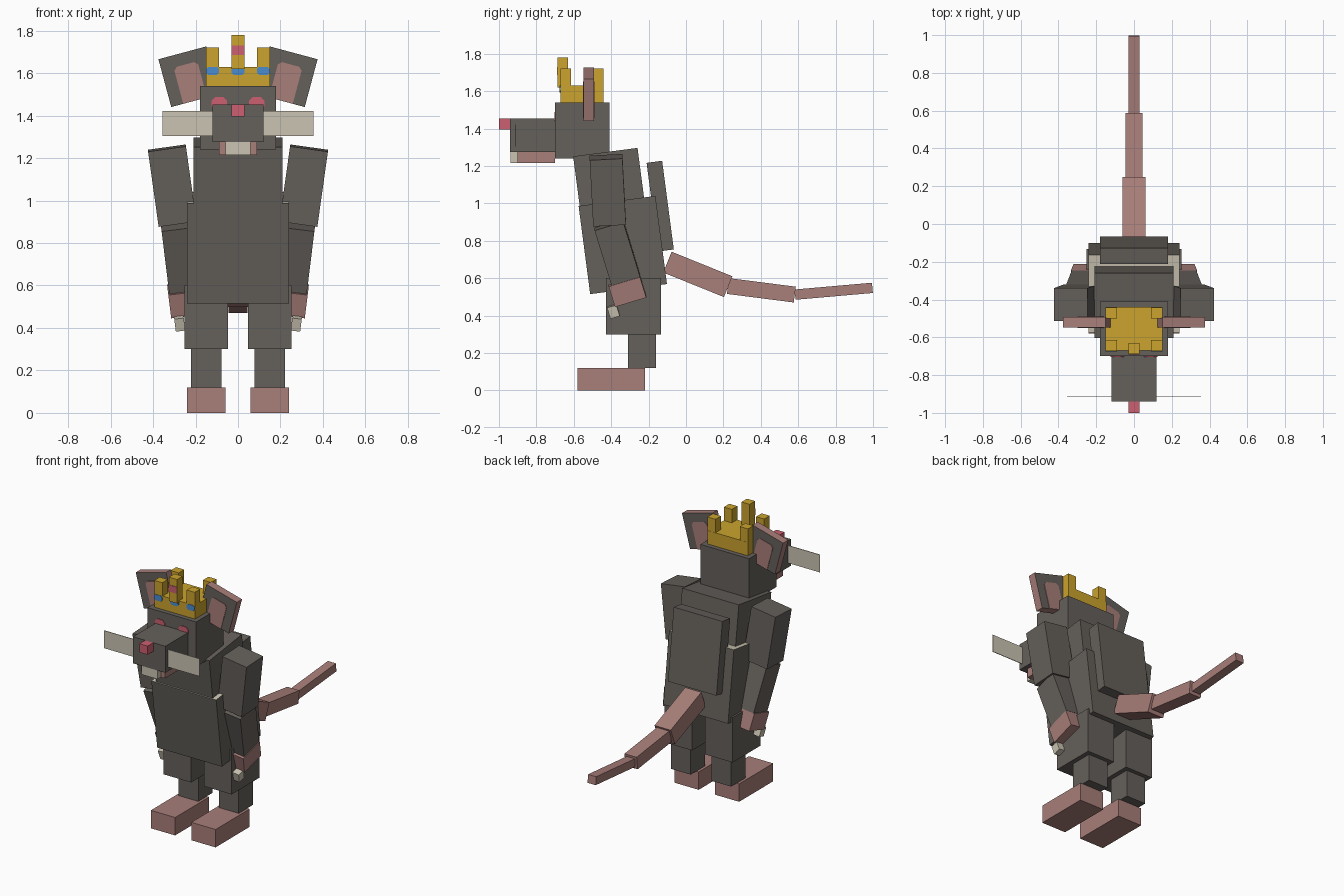
import bpy
from math import radians
from mathutils import Matrix, Vector, Euler

old = bpy.data.objects.get("Cube")
if old:
    bpy.data.objects.remove(old, do_unlink=True)


def material(name, *srgb):
    linear = [(c / 255 / 12.92 if c < 11 else ((c / 255 + 0.055) / 1.055) ** 2.4) for c in srgb]
    m = bpy.data.materials.new(name)
    m.use_nodes = True
    m.diffuse_color = (*linear, 1)
    m.node_tree.nodes["Principled BSDF"].inputs["Base Color"].default_value = (*linear, 1)
    return m


FUR = material("grey fur", 101, 96, 91)
SKIN = material("pink skin", 168, 126, 121)
CREAM = material("cream", 203, 196, 178)
GOLD = material("gold", 203, 163, 46)
RED = material("rose red", 204, 96, 112)
BLUE = material("gem blue", 74, 140, 205)


def make(name, verts, faces, mat, loc=(0, 0, 0), rot=(0, 0, 0)):
    mesh = bpy.data.meshes.new(name)
    mesh.from_pydata(verts, [], faces)
    mesh.materials.append(mat)
    ob = bpy.data.objects.new(name, mesh)
    ob.location = loc
    ob.rotation_euler = [radians(a) for a in rot]
    bpy.context.collection.objects.link(ob)
    return ob


def prism(name, outline, depth, mat, loc, rot=(0, 0, 0)):
    """Extrude an x-z outline (counter-clockwise from the front) along y."""
    n = len(outline)
    verts = [(x, y, z) for y in (-depth / 2, depth / 2) for x, z in outline]
    faces = [tuple(range(n)), tuple(reversed(range(n, 2 * n)))]
    faces += [(i, i + n, (i + 1) % n + n, (i + 1) % n) for i in range(n)]
    return make(name, verts, faces, mat, loc, rot)


def box(name, loc, size, mat, rot=(0, 0, 0)):
    w, h = size[0] / 2, size[2] / 2
    return prism(name, [(-w, -h), (w, -h), (w, h), (-w, h)], size[1], mat, loc, rot)


def span(name, x, y, z, mat):
    """Upright box given by its limits on each axis."""
    mid = [(a + b) / 2 for a, b in (x, y, z)]
    return box(name, mid, [b - a for a, b in (x, y, z)], mat)


def rounded(w, h, c):
    """Rectangle outline with cut corners."""
    return [(c - w, -h), (w - c, -h), (w, c - h), (w, h - c),
            (w - c, h), (c - w, h), (-w, h - c), (-w, c - h)]


# Torso, leaning forward
LEAN = (7.5, 0, 0)
belly = box("belly", (0, -0.338, 0.777), (0.48, 0.414, 0.475), FUR, LEAN)
belly.data.materials.append(CREAM)
for p in belly.data.polygons:
    p.material_index = int(p.normal.z > 0.9)
box("chest", (0, -0.411, 1.12), (0.42, 0.347, 0.31), FUR, LEAN)
box("back_hump", (0, -0.138, 0.985), (0.36, 0.084, 0.478), FUR, LEAN)

# Tail
box("tail_base", (0, 0.063, 0.62), (0.12, 0.35, 0.12), SKIN, (-22, 0, 0))
box("tail_middle", (0, 0.403, 0.535), (0.09, 0.36, 0.085), SKIN, (-7.3, 0, 0))
box("tail_tip", (0, 0.79, 0.53), (0.06, 0.415, 0.055), SKIN, (5, 0, 0))

# Head
span("head", (-0.18, 0.18), (-0.70, -0.41), (1.24, 1.54), FUR)
span("snout", (-0.12, 0.12), (-0.94, -0.70), (1.275, 1.453), FUR)
span("nose", (-0.03, 0.03), (-1.0, -0.94), (1.395, 1.453), RED)
span("jaw", (-0.09, 0.09), (-0.90, -0.70), (1.215, 1.275), SKIN)
span("front_teeth", (-0.06, 0.06), (-0.937, -0.90), (1.215, 1.275), CREAM)

# Crown
span("crown_band", (-0.15, 0.15), (-0.67, -0.44), (1.54, 1.63), GOLD)
span("crown_front_spike", (-0.03, 0.03), (-0.688, -0.63), (1.62, 1.78), GOLD)
span("crown_spike_gem", (-0.03, 0.03), (-0.691, -0.687), (1.685, 1.73), RED)
for x in (-0.12, 0, 0.12):
    prism("crown_band_gem", rounded(0.03, 0.019, 0.01), 0.006, BLUE, (x, -0.672, 1.611))

for s, side in ((1, "left"), (-1, "right")):
    def part(name, loc, size, mat, rot=(0, 0, 0)):
        return box(side + "_" + name, (s * loc[0], loc[1], loc[2]), size, mat,
                   (rot[0], s * rot[1], 0))

    # Legs
    part("foot", (0.15, -0.40, 0.06), (0.18, 0.36, 0.12), SKIN)
    part("shin", (0.15, -0.235, 0.21), (0.145, 0.15, 0.18), FUR)
    part("thigh", (0.15, -0.28, 0.45), (0.205, 0.295, 0.30), FUR)

    # Arms and claws
    part("upper_arm", (0.31, -0.418, 1.07), (0.18, 0.175, 0.358), FUR, (3, 8, 0))
    part("forearm", (0.265, -0.367, 0.74), (0.16, 0.16, 0.31), FUR, (17, 7, 0))
    part("hand", (0.245, -0.313, 0.535), (0.16, 0.175, 0.115), SKIN, (17, 7, 0))
    for x in (0.178, 0.275):
        part("claw", (x, -0.388, 0.422), (0.045, 0.052, 0.062), CREAM, (17, 7, 0))

    # Eyes and whiskers
    prism(side + "_eye", rounded(0.036, 0.03, 0.017), 0.008, RED, (s * 0.088, -0.70, 1.457))
    part("whisker", (0.237, -0.912, 1.363), (0.236, 0.004, 0.118), CREAM)

    # Ears: pink rim, furry panels and pink patches on both faces
    ear = part("ear", (0.232, -0.52, 1.583), (0.233, 0.055, 0.233), SKIN, (0, 15, 0))
    ear.data.materials.append(FUR)
    for p in ear.data.polygons:
        p.material_index = int(abs(p.normal.y) > 0.9)
    patch = [(-0.058, -0.116), (0.058, -0.116), (0.058, 0.045),
             (0.042, 0.06), (-0.042, 0.06), (-0.058, 0.045)]
    for y in (-0.548, -0.492):
        prism(side + "_inner_ear", patch, 0.006, SKIN, (s * 0.232, y, 1.583), (0, s * 15, 0))

    # Corner spikes of the crown
    for y in (-0.643, -0.47):
        part("crown_corner_spike", (0.12, y, 1.67), (0.06, 0.058, 0.10), GOLD)
